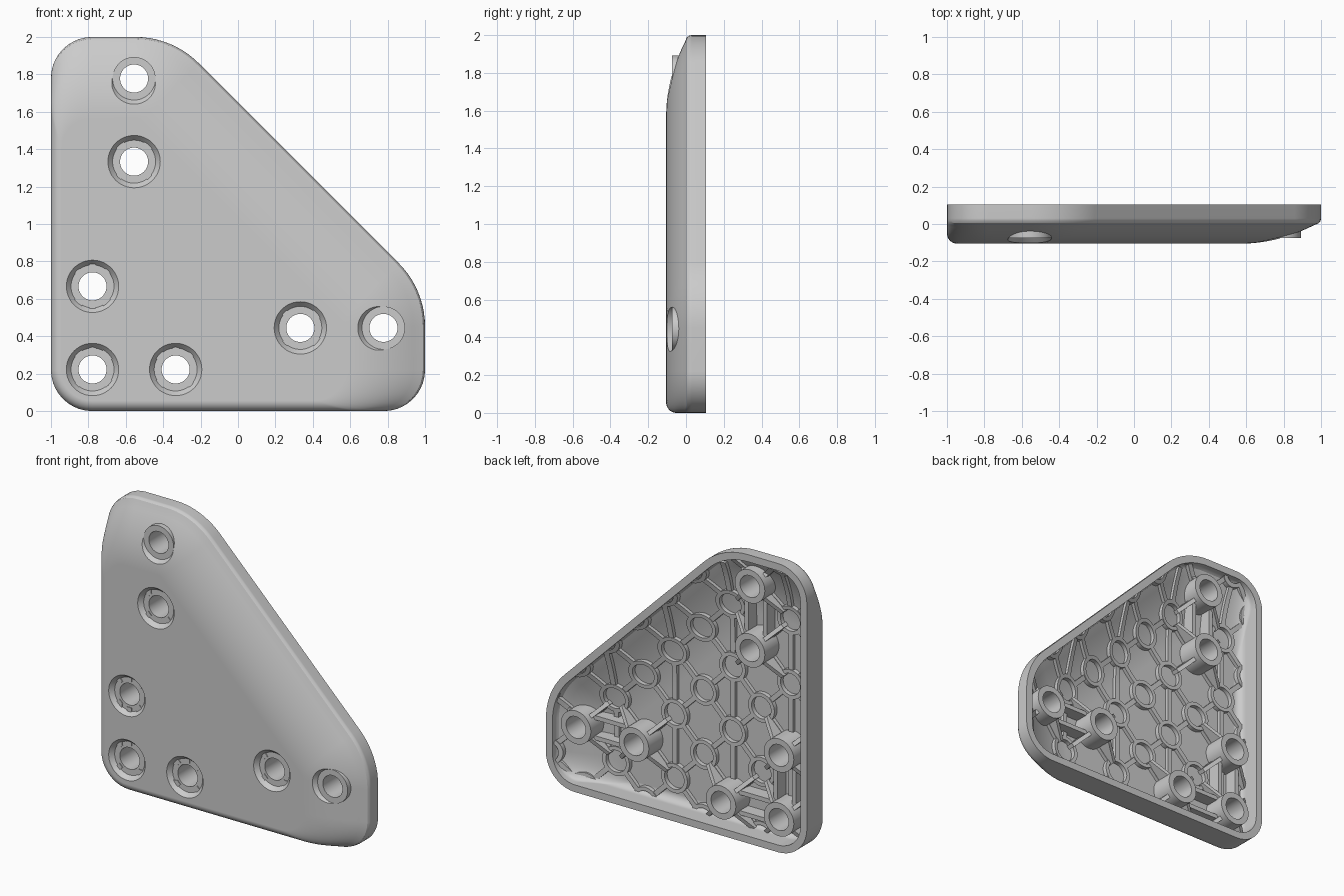
import bpy, bmesh, math
from mathutils import Vector as V

if "Cube" in bpy.data.objects:
    bpy.data.objects.remove(bpy.data.objects["Cube"])

P = 2 / 9                      # lattice pitch of bosses and rings
FRONT, BACK = -0.105, 0.105
WALL, SKIN = 0.05, 0.045
ROLL, SLOPE_R = 0.43, 0.78     # wide curved band on top, diagonal and right
BOSSES = [(-3.5, 1), (-3.5, 3), (-1.5, 1), (1.5, 2), (3.5, 2), (-2.5, 6), (-2.5, 8)]
BOSSES = [(x * P, z * P) for x, z in BOSSES]


def finish(bm, name):
    bmesh.ops.recalc_face_normals(bm, faces=bm.faces)
    me = bpy.data.meshes.new(name)
    bm.to_mesh(me)
    bm.free()
    ob = bpy.data.objects.new(name, me)
    bpy.context.collection.objects.link(ob)
    return ob


def smooth(ob):
    bpy.ops.object.select_all(action='DESELECT')
    ob.select_set(True)
    bpy.context.view_layer.objects.active = ob
    bpy.ops.object.shade_smooth_by_angle(angle=math.radians(30))


def bridge(bm, a, b):
    n = len(a)
    for i in range(n):
        bm.faces.new((a[i], a[(i + 1) % n], b[(i + 1) % n], b[i]))


def outline(a, b, n=10):
    """Rounded outline; left and bottom inset by a, other sides by b."""
    sides = [(-90, -a), (0, 1 - b), (45, 1.65 / math.sqrt(2) - b),
             (90, 2 - b), (180, 1 - a), (270, -a)]
    rnd = max(0.48 - b, 0.02)
    radii = [0.22 - a, rnd, rnd, 0.22 - a, 0.22 - a]
    pts = []
    for (d0, o0), (d1, o1), r in zip(sides, sides[1:], radii):
        t0, t1 = math.radians(d0), math.radians(d1)
        det = math.sin(t1 - t0)
        cx = ((o0 - r) * math.sin(t1) - (o1 - r) * math.sin(t0)) / det
        cz = ((o1 - r) * math.cos(t0) - (o0 - r) * math.cos(t1)) / det
        for k in range(n + 1):
            t = t0 + (t1 - t0) * k / n
            pts.append((cx + r * math.cos(t), cz + r * math.sin(t)))
    return pts


def profile(steps=20):
    """(a, b, y) insets from the side wall to the flat front."""
    res = []
    for k in range(steps + 1):
        y = FRONT + 0.135 * (1 - k / steps) ** 2
        h = y - FRONT
        a = 0 if h > 0.055 else 0.055 - math.sqrt(0.055 ** 2 - (0.055 - h) ** 2)
        b = ROLL - math.sqrt(2 * SLOPE_R * h)
        if b < 0.03:
            u = min(1, (0.03 - y) / 0.0326)
            b = 0.03 * (1 - math.sqrt(1 - u * u))
        res.append((a, b, y))
    return res


# Shell: outer skin, rim and inner skin as one closed mesh
def make_shell():
    bm = bmesh.new()
    outer = [(0, 0, BACK)] + profile()
    inner = [(WALL, WALL, BACK)] + [(a + WALL, b + WALL, y + SKIN) for a, b, y in profile()]
    loops = [[bm.verts.new((x, y, z)) for x, z in outline(a, b)]
             for a, b, y in outer[::-1] + inner]
    for p, q in zip(loops, loops[1:]):
        bridge(bm, p, q)
    bm.faces.new(loops[0])
    bm.faces.new(loops[-1])
    return finish(bm, "panel_shell")


def lathe(bm, cx, cz, prof, closed, n=48):
    """Revolve (radius, y) points about a front-to-back axis."""
    loops = [[bm.verts.new((cx + r * math.cos(2 * math.pi * k / n), y,
                            cz + r * math.sin(2 * math.pi * k / n))) for k in range(n)]
             for r, y in prof]
    for p, q in zip(loops, loops[1:]):
        bridge(bm, p, q)
    if closed:
        bridge(bm, loops[-1], loops[0])
    else:
        bm.faces.new(loops[0])
        bm.faces.new(loops[-1])


shell = make_shell()

# Countersunk hole cutter
bm = bmesh.new()
for x, z in BOSSES:
    lathe(bm, x, z, [(0.14, -0.2), (0.14, FRONT), (0.115, -0.075), (0.10, -0.074), (0.10, 0.2)], False)
cutter = finish(bm, "hole_cutter")
cutter.hide_render = True
mod = shell.modifiers.new("holes", 'BOOLEAN')
mod.object = cutter
mod.operation = 'DIFFERENCE'
mod.solver = 'EXACT'
bpy.context.view_layer.objects.active = shell
bpy.ops.object.modifier_apply(modifier="holes")
bpy.data.objects.remove(cutter)
smooth(shell)
wn = shell.modifiers.new("flat_normals", 'WEIGHTED_NORMAL')
wn.keep_sharp = True

# Screw boss tubes
bm = bmesh.new()
for x, z in BOSSES:
    lathe(bm, x, z, [(0.075, -0.075), (0.115, -0.075), (0.115, 0.095), (0.075, 0.095)], True)
smooth(finish(bm, "boss_tubes"))

# Distance inside the outline, and height of the inner floor
pts = outline(0, 0)
EDGES = []
for (x0, z0), (x1, z1) in zip(pts, pts[1:] + pts[:1]):
    l = math.hypot(x1 - x0, z1 - z0)
    if l > 1e-6:
        EDGES.append((x0, z0, (z1 - z0) / l, (x0 - x1) / l))


def inside(x, z, curved=False):
    return min((px - x) * nx + (pz - z) * nz for px, pz, nx, nz in EDGES
               if not curved or nx + nz > 0.95)


def floor(x, z):
    e = max(0, ROLL + WALL - inside(x, z, True))
    return FRONT + SKIN + e * e / (2 * SLOPE_R)


def sweep(bm, path, width, top, closed=False):
    """Wall along path, standing on the floor and clipped at the rim wall."""
    n = len(path)
    secs = []
    for i, p in enumerate(path):
        q = path[(i + 1) % n] if closed else path[min(i + 1, n - 1)]
        o = path[i - 1] if closed else path[max(i - 1, 0)]
        t = (q - o).normalized()
        s = V((-t.y, t.x)) * width / 2
        if inside(*p) < 0.035:
            secs.append(None)
            continue
        vs = []
        for w, up in ((p - s, 0), (p - s, 1), (p + s, 1), (p + s, 0)):
            f = floor(*w)
            vs.append(bm.verts.new((w.x, max(top(f, i / max(n - 1, 1)), f) if up else f - 0.02, w.y)))
        secs.append(vs)
    for i in range(n if closed else n - 1):
        a, b = secs[i], secs[(i + 1) % n]
        if a and b:
            bridge(bm, a, b)
    if not closed:
        good = [s for s in secs if s]
        if len(good) > 1:
            bm.faces.new(good[0])
            bm.faces.new(good[-1])


def line(p, q, trim0, trim1, n=8):
    d = (q - p).normalized()
    p, q = p + d * trim0, q - d * trim1
    return [p.lerp(q, k / n) for k in range(n + 1)]


def low(f, t):
    return f + 0.025


# Staggered lattice of rings joined by low ribs
rings, ribs = bmesh.new(), bmesh.new()
for i in range(-4, 6):
    for j in range(0, 10):
        if (i + j) % 2:
            continue
        c = V(((i - 0.5) * P, j * P))
        boss = any((c - V(b)).length < 0.05 for b in BOSSES)
        if not boss and inside(*c) > -0.05:
            sweep(rings, [c + V((math.cos(k * math.pi / 16), math.sin(k * math.pi / 16))) * 0.088
                          for k in range(32)], 0.026, lambda f, t: f + 0.03, True)
        steps = [(1, 1), (1, -1)] + ([(0, 2)] if i % 2 else [])
        for dx, dz in steps:
            sweep(ribs, line(c, c + V((dx, dz)) * P, 0.09, 0.09), 0.034, low)
rings.verts.ensure_lookup_table()
for b in (rings, ribs):
    bmesh.ops.delete(b, geom=[v for v in b.verts if not v.link_faces], context='VERTS')
smooth(finish(rings, "floor_rings"))
finish(ribs, "floor_ribs")

# Tapered fins around bosses, and paired webs between neighbouring bosses
bm = bmesh.new()
for b in BOSSES:
    c = V(b)
    for k in range(4):
        a = math.pi / 4 + k * math.pi / 2
        sweep(bm, line(c, c + V((math.cos(a), math.sin(a))) * 0.25, 0.1, 0), 0.028,
              lambda f, t: 0.06 - 0.07 * t)
for i, j in ((0, 1), (0, 2), (3, 4), (5, 6)):
    p, q = V(BOSSES[i]), V(BOSSES[j])
    d = (q - p).normalized()
    for s in (-0.07, 0.07):
        o = V((-d.y, d.x)) * s
        sweep(bm, line(p + o, q + o, 0.08, 0.08), 0.03, lambda f, t: 0.03)
bmesh.ops.delete(bm, geom=[v for v in bm.verts if not v.link_faces], context='VERTS')
finish(bm, "boss_webs")
